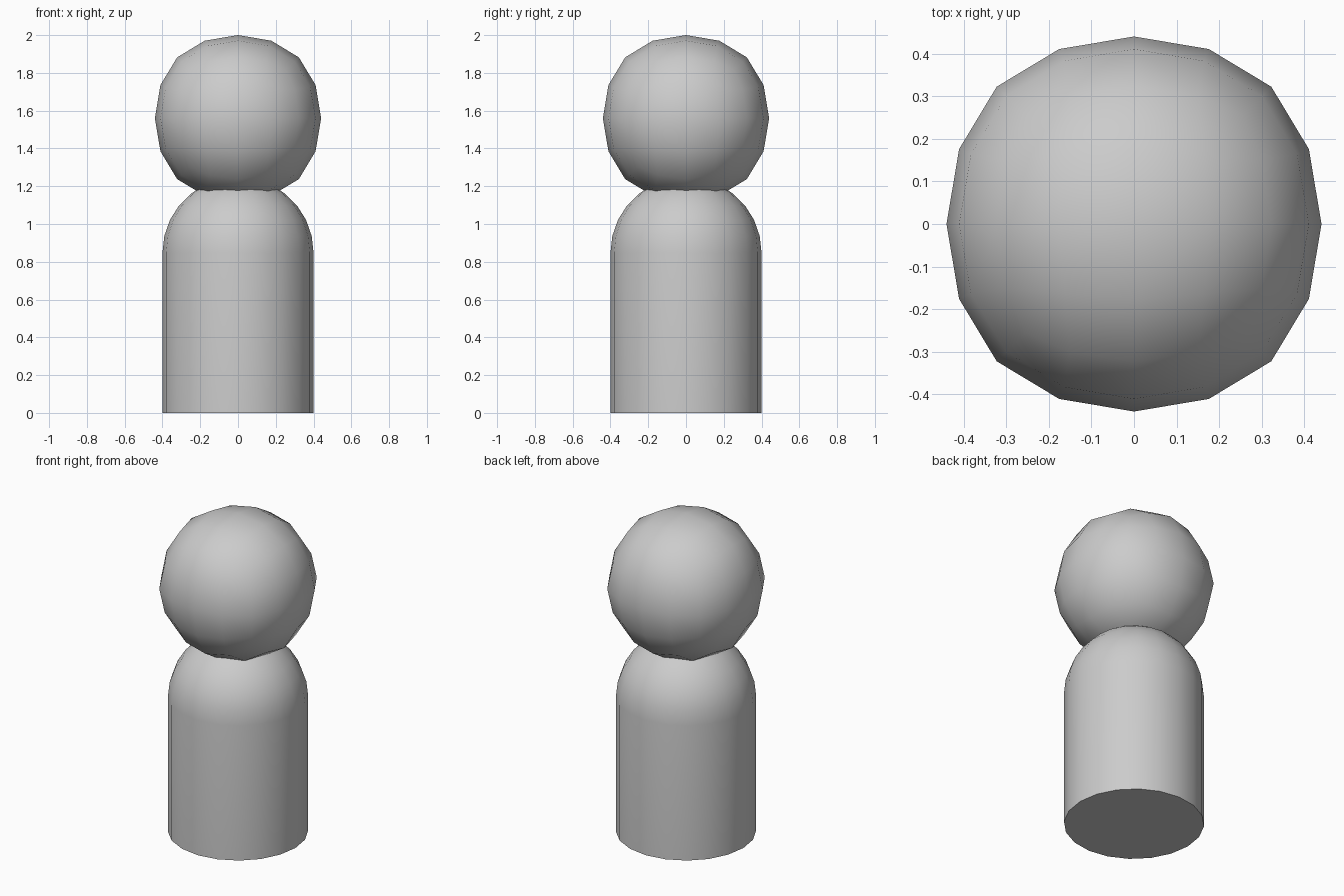
import bpy, bmesh, math

if "Cube" in bpy.data.objects:
    bpy.data.objects.remove(bpy.data.objects["Cube"])

SIDES, R, DOME_Z, RINGS = 20, 0.4, 0.848, 7


def smooth(obj, angle):
    bpy.ops.object.select_all(action='DESELECT')
    obj.select_set(True)
    bpy.context.view_layer.objects.active = obj
    bpy.ops.object.shade_smooth_by_angle(angle=math.radians(angle))


# Body: cylinder with a domed top, lathed from a profile
profile = [(R, 0.0)]
for i in range(RINGS):
    a = math.pi / 2 * i / RINGS
    profile.append((R * math.cos(a), DOME_Z + R * math.sin(a)))

bm = bmesh.new()
loops = []
for r, z in profile:
    loops.append([bm.verts.new((r * math.cos(2 * math.pi * k / SIDES),
                                r * math.sin(2 * math.pi * k / SIDES), z))
                  for k in range(SIDES)])
for low, high in zip(loops, loops[1:]):
    for k in range(SIDES):
        n = (k + 1) % SIDES
        bm.faces.new((low[k], low[n], high[n], high[k]))
tip = bm.verts.new((0, 0, DOME_Z + R))
for k in range(SIDES):
    bm.faces.new((loops[-1][k], loops[-1][(k + 1) % SIDES], tip))
bm.faces.new(loops[0][::-1])
mesh = bpy.data.meshes.new("body")
bm.to_mesh(mesh)
bm.free()
body = bpy.data.objects.new("body", mesh)
bpy.context.collection.objects.link(body)
smooth(body, 40)

# Head: cube rounded into a ball by subdivision
bpy.ops.mesh.primitive_cube_add(size=1.002, location=(0, 0, 1.56))
head = bpy.context.object
head.name = "head"
sub = head.modifiers.new("round", 'SUBSURF')
sub.levels = sub.render_levels = 2
sub.use_limit_surface = False
for p in head.data.polygons:
    p.use_smooth = True
